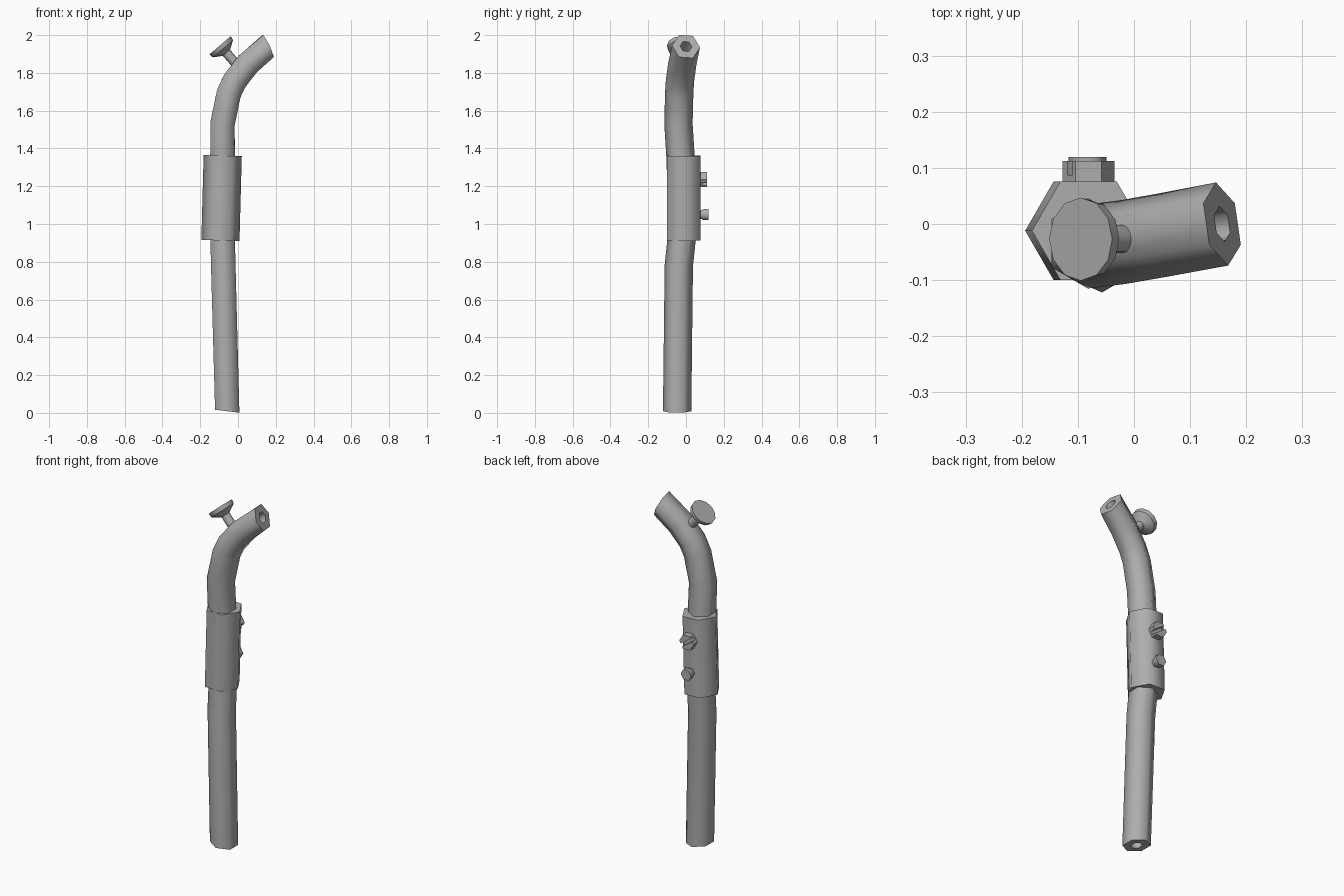
import bpy, bmesh, math
from mathutils import Vector

old = bpy.data.objects.get("Cube")
if old:
    bpy.data.objects.remove(old, do_unlink=True)

# Single grey metal
metal = bpy.data.materials.new("grey metal")
metal.use_nodes = True
GREY = (0.42, 0.42, 0.42, 1)
metal.diffuse_color = GREY
metal.node_tree.nodes["Principled BSDF"].inputs["Base Color"].default_value = GREY


def smooth(obj, degrees):
    bpy.ops.object.select_all(action='DESELECT')
    obj.select_set(True)
    bpy.context.view_layer.objects.active = obj
    bpy.ops.object.shade_smooth_by_angle(angle=math.radians(degrees))


def sweep(name, stations, sides=6, phase=0.0, bore=None, angle=65):
    """Skin rings of (centre, tangent, radius); bore adds a hollow core."""
    bm = bmesh.new()

    def ring(centre, tangent, radius):
        t = Vector(tangent).normalized()
        ref = Vector((1, 0, 0)) if abs(t.y) > 0.8 else Vector((0, 1, 0))
        u = (ref - t * ref.dot(t)).normalized()
        v = t.cross(u)
        turns = [phase + math.tau * i / sides for i in range(sides)]
        return [bm.verts.new(Vector(centre) + radius * (u * math.cos(a) + v * math.sin(a)))
                for a in turns]

    rings = [ring(*s) for s in stations]
    if bore:
        rings += [ring(c, t, bore) for c, t, r in reversed(stations)]
        rings.append(rings[0])
    for a, b in zip(rings, rings[1:]):
        for i in range(sides):
            j = (i + 1) % sides
            bm.faces.new((a[i], a[j], b[j], b[i]))
    if not bore:
        bm.faces.new(rings[0])
        bm.faces.new(rings[-1])
    bmesh.ops.recalc_face_normals(bm, faces=bm.faces)
    mesh = bpy.data.meshes.new(name)
    bm.to_mesh(mesh)
    bm.free()
    mesh.materials.append(metal)
    obj = bpy.data.objects.new(name, mesh)
    bpy.context.collection.objects.link(obj)
    smooth(obj, angle)
    return obj


# Bent hollow pipe
path = [Vector(p) for p in (
    (-0.057, -0.047, 0.009), (-0.078, -0.038, 0.78), (-0.082, -0.02, 0.95),
    (-0.082, -0.028, 1.34), (-0.082, -0.04, 1.53), (-0.049, -0.036, 1.69),
    (-0.018, -0.032, 1.757), (0.05, -0.02, 1.845), (0.157, 0.0, 1.94))]
tangents = [(b - a).normalized() for a, b in zip(path, path[1:])]
mitres = [Vector((0.12, 0, 1))]
mitres += [a + b for a, b in zip(tangents, tangents[1:])]
mitres.append(Vector((0.9, 0.16, 0.43)))
sweep("pipe", [(p, t, 0.075) for p, t in zip(path, mitres)], bore=0.032)

# Clamp sleeve around the middle, corners facing sideways
low, high = Vector((-0.093, -0.012, 0.913)), Vector((-0.081, -0.012, 1.362))
sweep("sleeve", [(low, high - low, 0.101), (high, high - low, 0.101)],
      phase=math.pi / 2)

# Flared end knob on a thin stem
knob_axis = Vector((0.65, 0, -0.76))
knob_top = Vector((-0.095, -0.027, 1.946))
knob_profile = ((0, 0.074), (0.024, 0.07), (0.052, 0.025), (0.16, 0.025))
sweep("knob", [(knob_top + knob_axis * d, knob_axis, r) for d, r in knob_profile],
      sides=12, angle=40)

# Rear rivet
back = Vector((0, 1, 0))
rivet_profile = ((0.06, 0.025), (0.08, 0.026), (0.095, 0.034), (0.119, 0.034))
sweep("rivet", [((-0.083, y, 1.05), back, r) for y, r in rivet_profile])

# Rear slotted screw, its slot cut on a diagonal
screw = sweep("slotted_screw", [((-0.081, y, 1.235), back, 0.046) for y in (0.06, 0.112)])
bpy.ops.mesh.primitive_cube_add(size=1, location=(-0.081, 0.112, 1.235),
                                rotation=(0, math.radians(35), 0))
cutter = bpy.context.object
cutter.name = "slot_cutter"
cutter.scale = (0.2, 0.05, 0.018)
cutter.hide_render = True
cut = screw.modifiers.new("slot", 'BOOLEAN')
cut.operation = 'DIFFERENCE'
cut.solver = 'EXACT'
cut.object = cutter
bpy.context.view_layer.objects.active = screw
bpy.ops.object.modifier_apply(modifier=cut.name)
bpy.data.objects.remove(cutter, do_unlink=True)
smooth(screw, 30)
